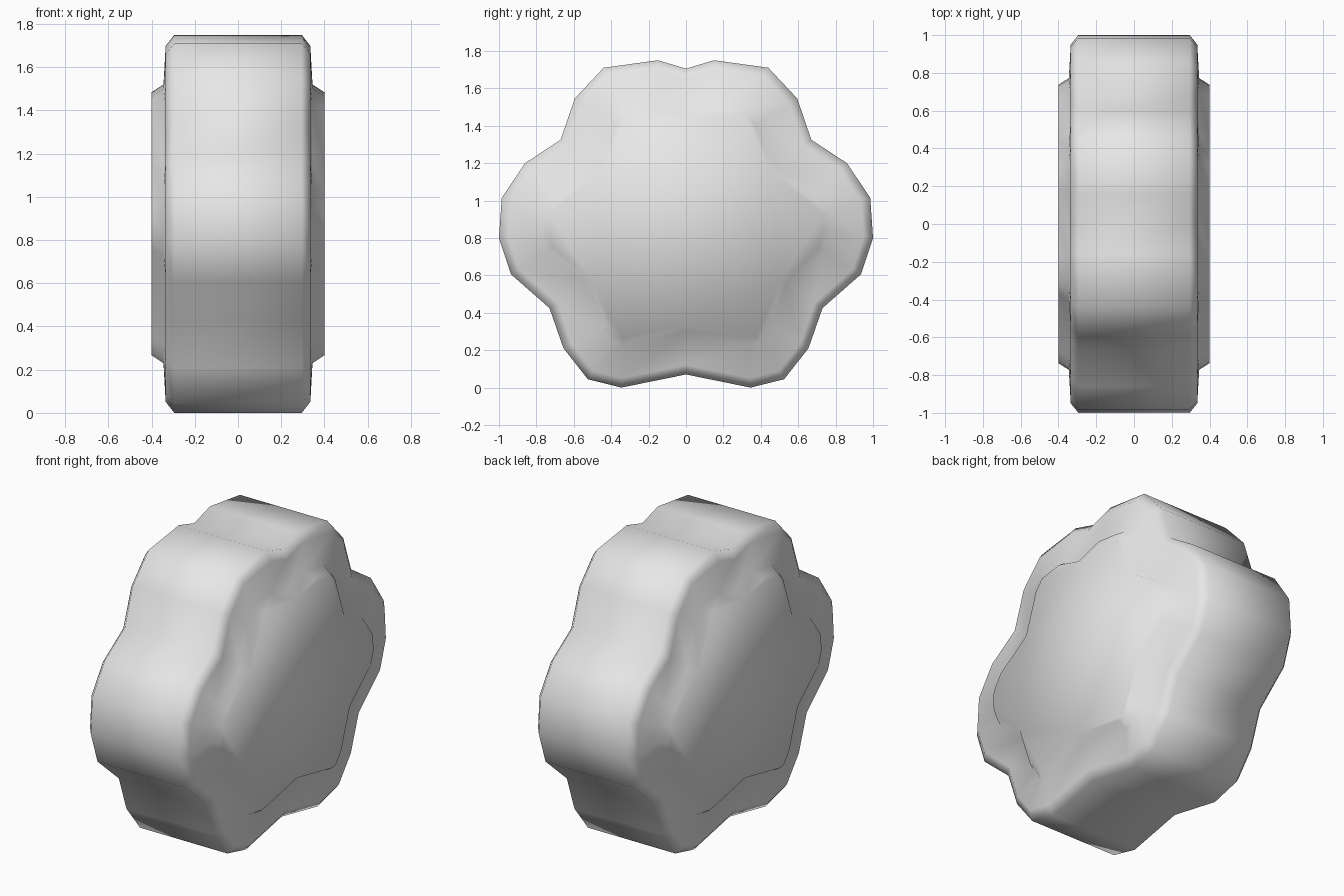
import bpy
import bmesh

cube = bpy.data.objects.get("Cube")
if cube:
    bpy.data.objects.remove(cube, do_unlink=True)

# One plain material
grey = bpy.data.materials.new("light_grey")
grey.use_nodes = True
colour = (0.8, 0.8, 0.8, 1.0)
grey.diffuse_color = colour
grey.node_tree.nodes["Principled BSDF"].inputs["Base Color"].default_value = colour

# Half outline of the six lobes (y, z), top notch to bottom notch
half = [(0, 1.705), (0.15, 1.75), (0.44, 1.71), (0.595, 1.545), (0.67, 1.325),
        (0.86, 1.2), (0.985, 1.015), (1.0, 0.8), (0.935, 0.605), (0.73, 0.425),
        (0.655, 0.21), (0.525, 0.045), (0.345, 0.0), (0, 0.07)]
outline = half + [(-y, z) for y, z in reversed(half[1:-1])]

HALF_WIDTH = 0.295
# Each cap step: inward distance, outward distance (bevel, rim, raised pad)
CAP_STEPS = [(0.05, 0.04), (0.175, 0.01), (0.035, 0.055)]

# Lobed body: two caps joined by a side wall
bm = bmesh.new()
rings = [[bm.verts.new((x, y, z)) for y, z in outline]
         for x in (-HALF_WIDTH, HALF_WIDTH)]
caps = [bm.faces.new(ring) for ring in rings]
count = len(outline)
for i in range(count):
    j = (i + 1) % count
    bm.faces.new((rings[0][i], rings[0][j], rings[1][j], rings[1][i]))
bmesh.ops.recalc_face_normals(bm, faces=bm.faces[:])

# Bevelled rim and raised pad on both caps
for inward, outward in CAP_STEPS:
    bmesh.ops.inset_individual(bm, faces=caps, thickness=inward, depth=outward,
                               use_even_offset=True)
for face in bm.faces:
    face.smooth = True

mesh = bpy.data.meshes.new("lobed_cushion")
bm.to_mesh(mesh)
bm.free()
mesh.materials.append(grey)
cushion = bpy.data.objects.new("lobed_cushion", mesh)
bpy.context.collection.objects.link(cushion)
